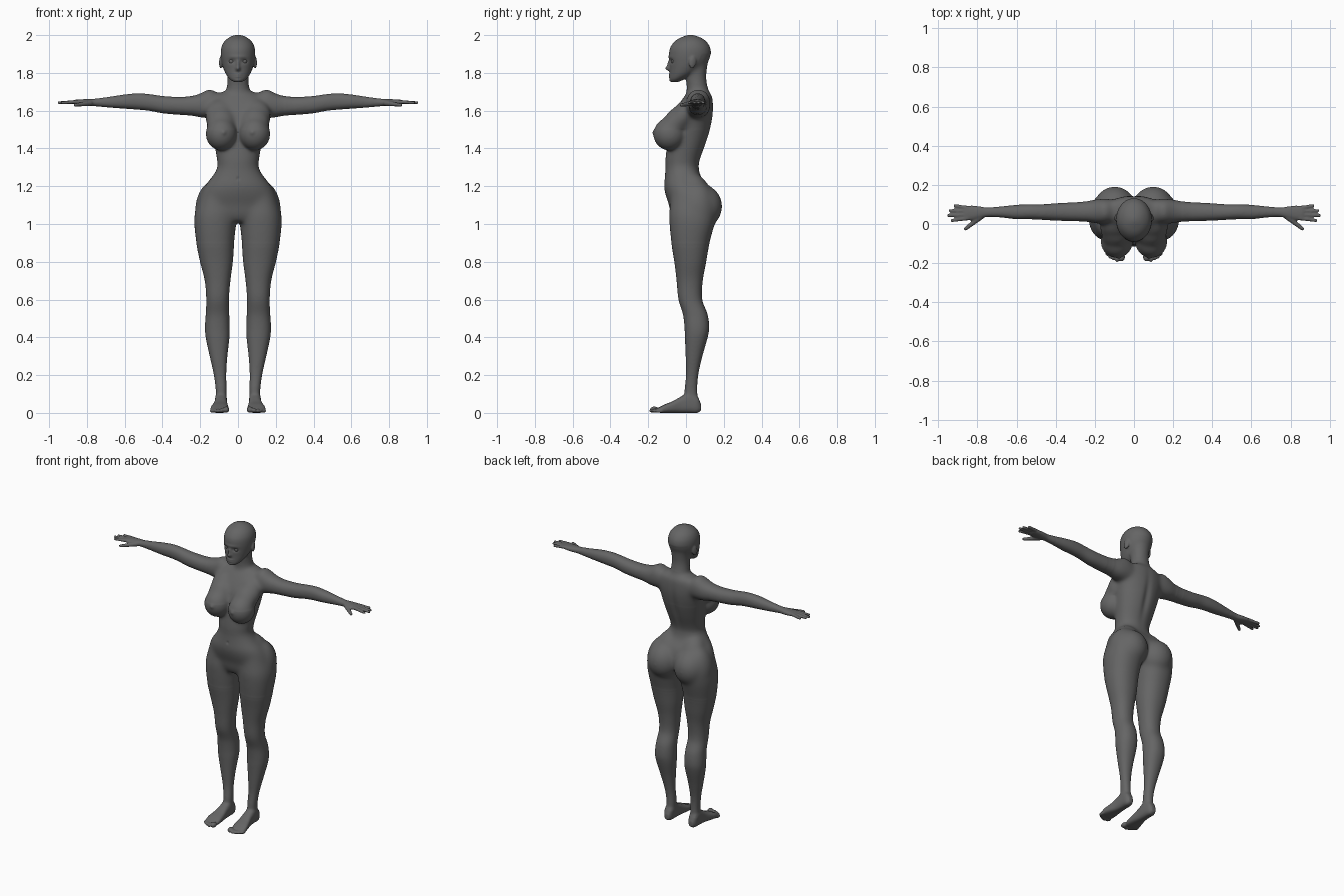
import bpy, bmesh
from math import sin, cos, pi, exp
from mathutils import Matrix, Vector

bm = bmesh.new()


def interp(rows, steps=5):
    """Smooth (hermite) interpolation between cross-section rows."""
    n, out = len(rows), []

    def slope(i, k):
        a, b = rows[max(i - 1, 0)], rows[min(i + 1, n - 1)]
        return (b[k] - a[k]) / (b[0] - a[0])
    for i in range(n - 1):
        p, q = rows[i], rows[i + 1]
        h = q[0] - p[0]
        for s in range(steps):
            u = s / steps
            r = [p[0] + h * u]
            for k in range(1, 5):
                r.append((2*u**3 - 3*u**2 + 1) * p[k] + (u**3 - 2*u**2 + u) * h * slope(i, k)
                         + (3*u**2 - 2*u**3) * q[k] + (u**3 - u**2) * h * slope(i + 1, k))
            out.append(r)
    return out + [list(rows[-1])]


def loft(rows, place, e=2.2, n=40):
    """Rows are (t, a_min, a_max, b_min, b_max); place maps (t, a, b) to xyz."""
    rings = []
    for t, a0, a1, b0, b1 in interp(rows):
        ring = []
        for i in range(n):
            c, s = cos(2*pi*i/n), sin(2*pi*i/n)
            c = abs(c) ** (2/e) * (1 if c > 0 else -1)
            s = abs(s) ** (2/e) * (1 if s > 0 else -1)
            ring.append(bm.verts.new(place(t, (a0+a1)/2 + c*(a1-a0)/2, (b0+b1)/2 + s*(b1-b0)/2)))
        rings.append(ring)
    for r, q in zip(rings, rings[1:]):
        for i in range(n):
            bm.faces.new((r[i], r[(i+1) % n], q[(i+1) % n], q[i]))
    bm.faces.new(rings[0])
    bm.faces.new(rings[-1])


def ball(c, r, tilt=0, turn=0):
    m = (Matrix.Translation(c) @ Matrix.Rotation(turn, 4, 'Z') @ Matrix.Rotation(tilt, 4, 'X')
         @ Matrix.Diagonal((*r, 1)))
    bmesh.ops.create_uvsphere(bm, u_segments=32, v_segments=20, radius=1, matrix=m)


def digit(p, q, r0, r1, n=8):
    """Finger: overlapping balls from p to q."""
    p, q = Vector(p), Vector(q)
    d = (q - p).length / n
    for i in range(n + 1):
        r = r0 + (r1 - r0) * i / n
        ball(p.lerp(q, i / n), (max(r, d * .9), r, r))


along_z = lambda t, a, b: (a, b, t)
along_x = lambda t, a, b: (t, b, a)
along_y = lambda t, a, b: (a, t, b)

# leg: z, inner x, outer x, front y, back y
loft([(.04, .062, .118, -.01, .065), (.12, .06, .118, -.008, .06), (.2, .062, .128, 0, .065),
      (.3, .056, .15, -.002, .087), (.4, .045, .171, -.006, .115), (.45, .044, .175, -.008, .123),
      (.52, .046, .171, -.016, .115), (.6, .048, .168, -.04, .086), (.7, .04, .176, -.05, .089),
      (.8, .027, .201, -.062, .107), (.9, .02, .221, -.078, .125), (1.0, .01, .232, -.088, .152),
      (1.05, .008, .23, -.09, .16), (1.1, .012, .217, -.085, .155), (1.17, .03, .19, -.08, .12)], along_z)
# foot: y, inner x, outer x, bottom z, top z
loft([(-.15, .055, .135, .002, .026), (-.13, .051, .145, 0, .036), (-.11, .05, .145, 0, .046),
      (-.07, .053, .135, 0, .062), (-.03, .057, .125, 0, .085), (.02, .058, .122, 0, .11),
      (.06, .063, .118, 0, .09), (.08, .075, .105, .012, .045)], along_y, e=2.8)
# toes
for x, y, r in ((.063, -.168, .017), (.087, -.172, .012), (.106, -.164, .0115), (.123, -.154, .011), (.138, -.14, .0105)):
    ball((x, y, r), (r, .024, r))
# arm and palm: x, bottom z, top z, front y, back y
loft([(.1, 1.57, 1.69, .01, .125), (.15, 1.56, 1.716, 0, .13), (.2, 1.563, 1.692, .004, .126),
      (.25, 1.573, 1.678, .011, .116), (.31, 1.578, 1.673, .014, .111), (.4, 1.586, 1.678, .017, .106),
      (.47, 1.599, 1.688, .021, .101), (.53, 1.605, 1.692, .024, .101), (.6, 1.61, 1.686, .024, .098),
      (.68, 1.616, 1.674, .033, .09), (.75, 1.623, 1.664, .036, .084), (.79, 1.625, 1.662, .027, .09),
      (.83, 1.629, 1.66, .019, .094), (.865, 1.633, 1.658, .02, .09)], along_x)
# fingers and thumb
for y0, y1, tip in ((.029, .018, .937), (.047, .044, .954), (.065, .068, .947), (.082, .093, .922)):
    digit((.85, y0, 1.647), (tip - .008, y1, 1.642), .011, .009)
digit((.785, .036, 1.64), (.86, -.024, 1.63), .016, .0095)
# buttock: main mass, upper slope and outer hip
ball((.098, .082, 1.093), (.108, .111, .118))
ball((.085, .055, 1.165), (.085, .075, .12), tilt=.45)
ball((.125, .058, 1.07), (.103, .105, .16))
# breast: main mass and upper slope
ball((.088, -.087, 1.477), (.083, .087, .088))
ball((.09, -.062, 1.535), (.076, .06, .1), tilt=-.55)
ball((.095, -.02, 1.57), (.08, .06, .1), tilt=-.5)
# ear
ball((.09, .035, 1.857), (.009, .02, .034), tilt=-.15, turn=.3)

# mirror all paired parts
twin = bmesh.ops.duplicate(bm, geom=bm.verts[:] + bm.edges[:] + bm.faces[:])['geom']
for v in twin:
    if isinstance(v, bmesh.types.BMVert):
        v.co.x *= -1

# torso: z, half width, front y, back y
torso = [(1.01, .07, -.06, .05), (1.05, .18, -.08, .1), (1.1, .21, -.09, .13), (1.15, .2, -.107, .13),
         (1.2, .176, -.117, .115), (1.25, .137, -.112, .08), (1.3, .11, -.109, .068), (1.34, .111, -.109, .075),
         (1.42, .125, -.1, .105), (1.5, .14, -.09, .13), (1.58, .155, -.068, .144), (1.64, .155, -.034, .144),
         (1.685, .125, 0, .136), (1.705, .06, .03, .11)]
# neck
neck = [(1.62, .085, -.02, .13), (1.67, .075, -.005, .132), (1.7, .065, .002, .124), (1.74, .058, .003, .112),
        (1.78, .056, -.002, .108), (1.82, .058, 0, .111), (1.85, .062, 0, .115), (1.89, .06, .02, .11)]
# head
head = [(1.752, .022, -.08, -.04), (1.765, .042, -.086, -.01), (1.79, .062, -.086, .04),
        (1.82, .076, -.086, .082), (1.85, .085, -.088, .112), (1.89, .091, -.09, .13),
        (1.93, .089, -.085, .129), (1.96, .077, -.066, .113), (1.98, .058, -.042, .09),
        (1.994, .034, -.01, .06), (2.001, .01, .012, .035)]
for rows in (torso, neck, head):
    loft([(z, -w, w, f, b) for z, w, f, b in rows], along_z, e=2.15 if rows is torso else 2.0, n=56)
bmesh.ops.recalc_face_normals(bm, faces=bm.faces[:])

# fuse everything into one skin
raw = bpy.data.meshes.new("body_parts")
bm.to_mesh(raw)
bm.free()
body = bpy.data.objects.new("body", raw)
bpy.context.collection.objects.link(body)
mod = body.modifiers.new("fuse", 'REMESH')
mod.mode = 'VOXEL'
mod.voxel_size = .0052
skin = bpy.data.meshes.new_from_object(body.evaluated_get(bpy.context.evaluated_depsgraph_get()))
body.modifiers.clear()
body.data = skin
skin.name = "body"

# soften the joins, lightly on head, hands and feet
bm = bmesh.new()
bm.from_mesh(skin)


def soften(test, count):
    verts = [v for v in bm.verts if test(*v.co)]
    for _ in range(count):
        bmesh.ops.smooth_vert(bm, verts=verts, factor=.5, use_axis_x=True, use_axis_y=True, use_axis_z=True)


soften(lambda x, y, z: True, 2)
soften(lambda x, y, z: abs(x) < .7 and .07 < z < 1.74, 8)
soften(lambda x, y, z: y > .02 and 1.72 < z < 1.9 and abs(x) < .075, 30)
soften(lambda x, y, z: abs(x) < .3 and .88 < z < 1.74, 14)
soften(lambda x, y, z: abs(x) < .3 and .9 < z < 1.3, 40)
soften(lambda x, y, z: abs(x) < .25 and 1.5 < z < 1.72, 35)

# sculpted details: centre, spread, push in y
pair = [((.034, -.085, 1.862), (.019, .03, .012), .009),
        ((.075, -.17, 1.485), (.013, .03, .013), -.006)]
details = pair + [((-c[0], c[1], c[2]), s, p) for c, s, p in pair] + [
    ((0, -.09, 1.823), (.011, .04, .012), -.022), ((0, -.09, 1.845), (.008, .04, .018), -.012),
    ((0, -.09, 1.792), (.02, .04, .005), -.006), ((0, -.09, 1.78), (.017, .04, .005), -.006),
    ((0, -.09, 1.76), (.018, .03, .01), -.004), ((0, -.09, 1.885), (.045, .03, .008), -.003),
    ((0, .12, 1.47), (.022, .06, .14), -.01), ((0, -.11, 1.24), (.007, .03, .009), .005)]
for v in bm.verts:
    co = v.co.copy()
    for c, s, push in details:
        d = sum(((co[k] - c[k]) / s[k]) ** 2 for k in range(3))
        if d < 12:
            v.co.y += push * exp(-d)
    v.co.z = max(v.co.z, 0)
bm.to_mesh(skin)
bm.free()
skin.shade_smooth()

# dark grey colour
grey = bpy.data.materials.new("dark_grey")
grey.diffuse_color = (.13, .13, .13, 1)
skin.materials.clear()
skin.materials.append(grey)

# eyes
for side, x in (("left", .034), ("right", -.034)):
    bpy.ops.mesh.primitive_uv_sphere_add(segments=24, ring_count=16, radius=.014, location=(x, -.064, 1.861))
    bpy.context.object.name = side + "_eye"
    bpy.context.object.data.materials.append(grey)
    bpy.ops.object.shade_smooth()
